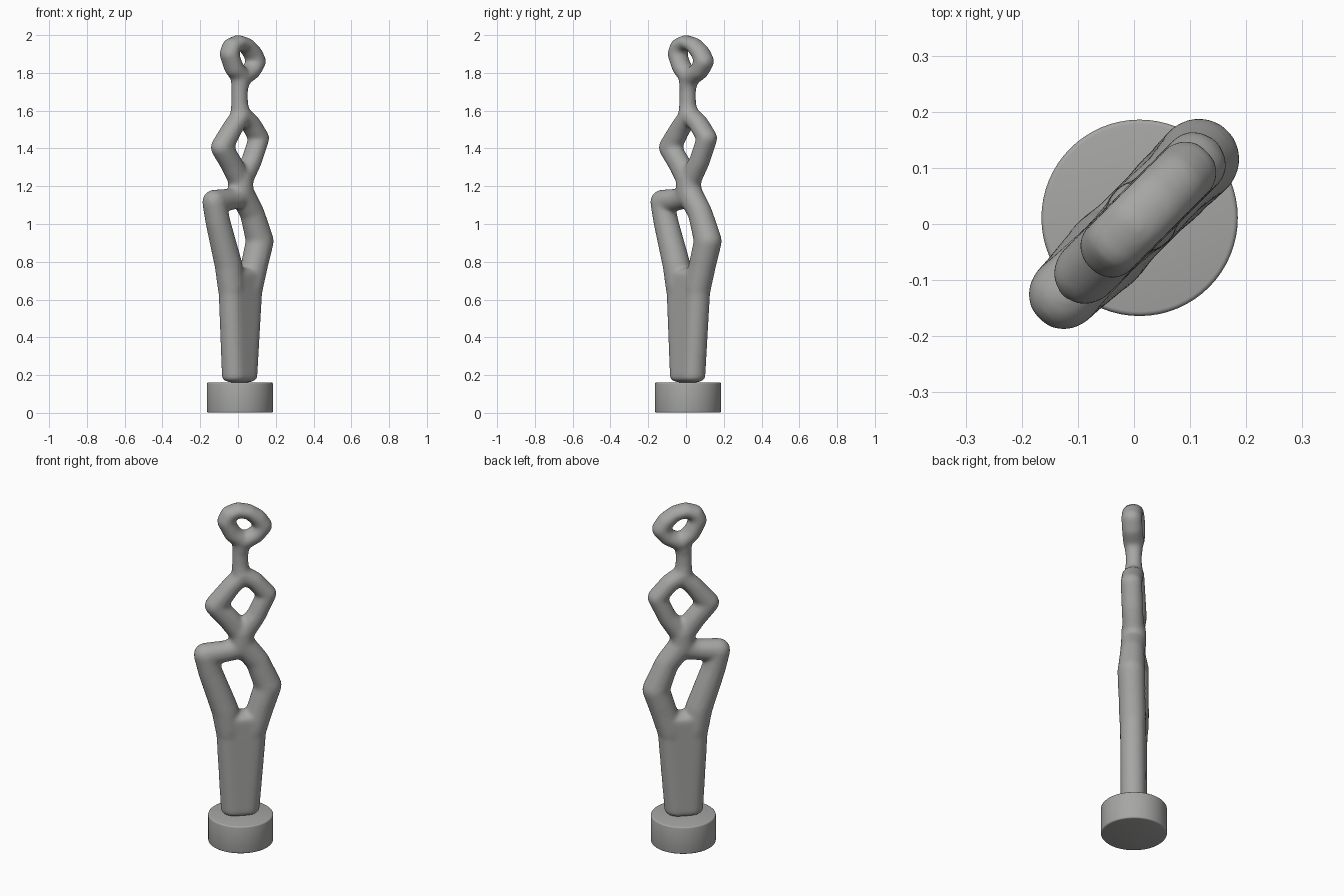
import bpy, bmesh, math
from mathutils import Matrix, Vector

if "Cube" in bpy.data.objects:
    bpy.data.objects.remove(bpy.data.objects["Cube"])

stone = bpy.data.materials.new("grey stone")
stone.diffuse_color = (0.38, 0.385, 0.375, 1)
stone.use_nodes = True
stone.node_tree.nodes["Principled BSDF"].inputs["Base Color"].default_value = stone.diffuse_color


def finish(name, bm):
    mesh = bpy.data.meshes.new(name)
    bm.to_mesh(mesh)
    bm.free()
    ob = bpy.data.objects.new(name, mesh)
    bpy.context.collection.objects.link(ob)
    mesh.materials.append(stone)
    for p in mesh.polygons:
        p.use_smooth = True
    return ob


def hull(bm, blobs):
    """Convex skin around ellipsoids (u, z, radius u, radius v, radius z)."""
    part = bmesh.new()
    for u, z, ru, rv, rz in blobs:
        m = Matrix.Translation((u, 0, z)) @ Matrix.Diagonal((ru, rv, rz, 1))
        bmesh.ops.create_uvsphere(part, u_segments=24, v_segments=16, radius=1, matrix=m)
    bmesh.ops.delete(part, geom=part.faces[:], context='FACES_ONLY')
    out = bmesh.ops.convex_hull(part, input=part.verts[:])
    junk = {g for g in out["geom_interior"] + out["geom_unused"]
            if isinstance(g, bmesh.types.BMVert)}
    bmesh.ops.delete(part, geom=list(junk), context='VERTS')
    bmesh.ops.recalc_face_normals(part, faces=part.faces[:])
    tmp = bpy.data.meshes.new("tmp")
    part.to_mesh(tmp)
    part.free()
    bm.from_mesh(tmp)
    bpy.data.meshes.remove(tmp)


def limb(bm, pts, v=None):
    """Chain of tapered capsules through (u, z, radius)."""
    b = [(u, z, r + 0.002, (v or r) + 0.002, r + 0.002) for u, z, r in pts]
    for a, c in zip(b, b[1:]):
        hull(bm, [a, c])


fig = bmesh.new()

# trunk: tapering slab with rounded edges
T = 0.067
low = [(-0.026, 0.185, T, T, 0.025), (0.050, 0.185, T, T, 0.025)]
high = [(-0.052, 0.66, T, T, 0.04), (0.088, 0.66, T, T, 0.04)]
hull(fig, low + high)
hull(fig, high + [(-0.03, 0.73, T, T, 0.04), (0.08, 0.73, T, T, 0.04)])

# lower opening: left arm with bridge, right arm
limb(fig, [(-0.05, 0.66, 0.07), (-0.07, 0.78, 0.072), (-0.15, 1.01, 0.064),
           (-0.178, 1.118, 0.062), (-0.06, 1.13, 0.056), (0.02, 1.15, 0.062)])
limb(fig, [(0.085, 0.66, 0.07), (0.122, 0.78, 0.07), (0.164, 0.91, 0.072),
           (0.105, 1.06, 0.063), (0.02, 1.17, 0.066), (0.02, 1.24, 0.064)])

# middle opening
limb(fig, [(0.015, 1.23, 0.06), (-0.05, 1.32, 0.058), (-0.122, 1.405, 0.058),
           (-0.04, 1.51, 0.05), (0.02, 1.57, 0.048)], 0.056)
limb(fig, [(0.025, 1.23, 0.06), (0.10, 1.33, 0.05), (0.158, 1.455, 0.05),
           (0.09, 1.535, 0.048), (0.02, 1.58, 0.048)], 0.056)

# slim neck
limb(fig, [(0.018, 1.56, 0.052), (0.012, 1.64, 0.043), (0.012, 1.71, 0.042),
           (0.02, 1.77, 0.050)])

# top ring
limb(fig, [(0.03, 1.775, 0.046), (-0.03, 1.825, 0.046), (-0.066, 1.90, 0.046),
           (-0.05, 1.94, 0.043), (0.0, 1.962, 0.037), (0.06, 1.947, 0.038),
           (0.11, 1.905, 0.045), (0.137, 1.86, 0.048), (0.10, 1.81, 0.044),
           (0.03, 1.775, 0.046)], 0.054)

figure = finish("abstract_figure", fig)
figure.rotation_euler.z = math.radians(45)

# blend the limbs into one smooth body
rm = figure.modifiers.new("blend", 'REMESH')
rm.mode = 'VOXEL'
rm.voxel_size = 0.009
rm.use_smooth_shade = True
sm = figure.modifiers.new("soften", 'SMOOTH')
sm.factor = 0.5
sm.iterations = 20

# round plinth
pl = bmesh.new()
bmesh.ops.create_cone(pl, cap_ends=True, segments=64, radius1=0.175, radius2=0.175,
                      depth=0.16, matrix=Matrix.Translation((0.01, 0.011, 0.081)))
rim = [e for e in pl.edges if abs(e.verts[0].co.z - e.verts[1].co.z) < 1e-4]
bmesh.ops.bevel(pl, geom=rim, offset=0.008, segments=3, profile=0.5, affect='EDGES')
plinth = finish("plinth", pl)
bpy.context.view_layer.objects.active = plinth
plinth.select_set(True)
bpy.ops.object.shade_smooth_by_angle(angle=math.radians(35))
